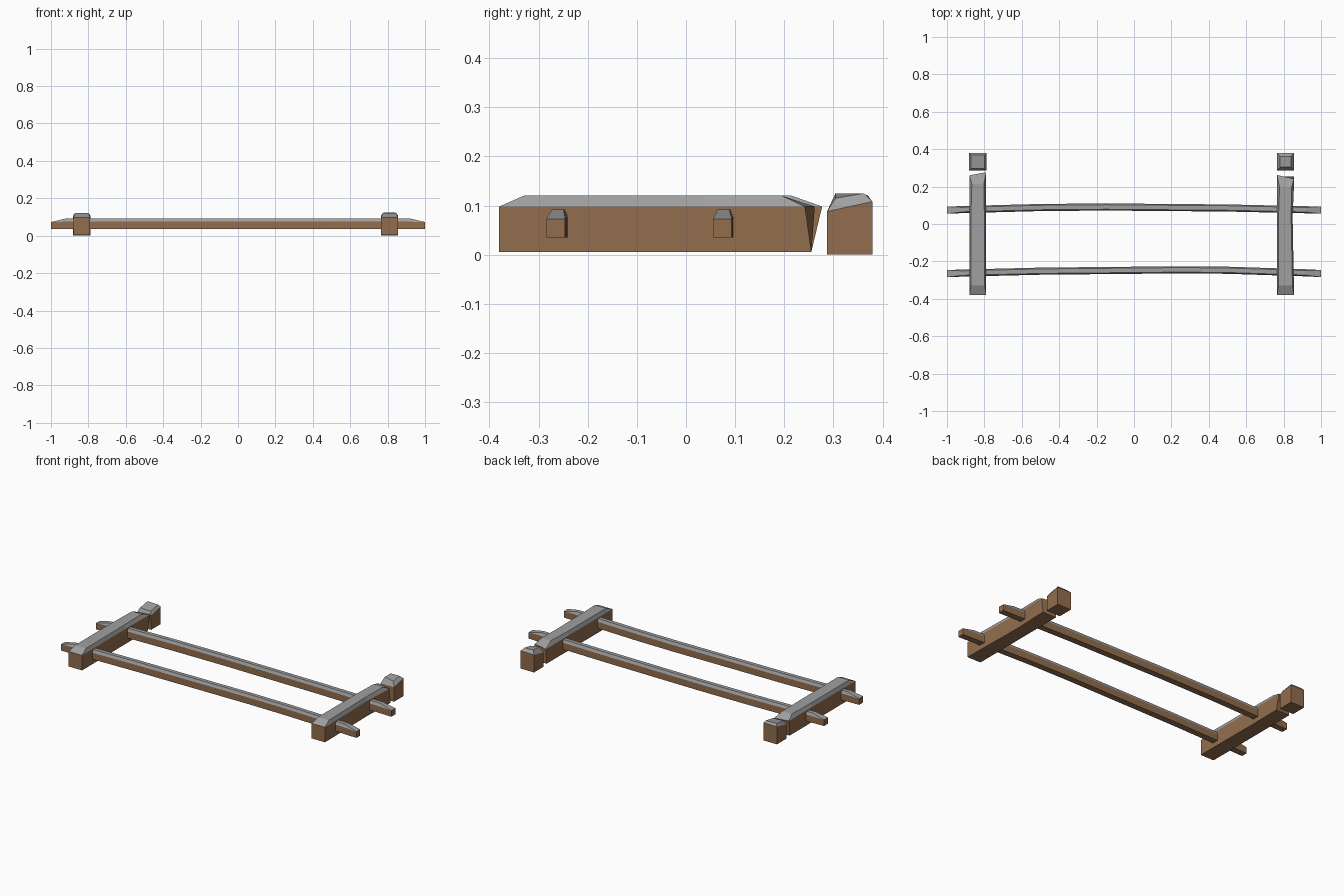
import bpy
import bmesh

cube = bpy.data.objects.get("Cube")
if cube:
    bpy.data.objects.remove(cube, do_unlink=True)


def make_material(name, rgb):
    mat = bpy.data.materials.new(name)
    mat.use_nodes = True
    mat.diffuse_color = (*rgb, 1)
    mat.node_tree.nodes["Principled BSDF"].inputs["Base Color"].default_value = (*rgb, 1)
    return mat


BROWN = make_material("brown wood", (0.29, 0.155, 0.075))
GREY = make_material("weathered grey top", (0.35, 0.35, 0.35))


def loft(name, rings):
    """Skin equal-length rings, close both ends, grey on upward faces."""
    bm = bmesh.new()
    loops = [[bm.verts.new(p) for p in ring] for ring in rings]
    n = len(loops[0])
    for a, b in zip(loops, loops[1:]):
        for i in range(n):
            j = (i + 1) % n
            bm.faces.new((a[i], a[j], b[j], b[i]))
    bm.faces.new(loops[0])
    bm.faces.new(loops[-1])
    bmesh.ops.remove_doubles(bm, verts=bm.verts[:], dist=0.0005)
    bmesh.ops.recalc_face_normals(bm, faces=bm.faces[:])
    bm.normal_update()
    for f in bm.faces:
        f.material_index = 1 if f.normal.z > 0.25 else 0
    mesh = bpy.data.meshes.new(name)
    bm.to_mesh(mesh)
    bm.free()
    mesh.materials.append(BROWN)
    mesh.materials.append(GREY)
    obj = bpy.data.objects.new(name, mesh)
    bpy.context.collection.objects.link(obj)
    return obj


def beam_ring(along, a, b, low, shoulder, top, inset):
    """Cross-section as (along, across, z) with a chamfered top."""
    return [(along, a, low), (along, b, low), (along, b, shoulder),
            (along, b - inset, top), (along, a + inset, top), (along, a, shoulder)]


def end_ring(along, a, b, low, shoulder):
    return beam_ring(along, a, b, low, shoulder, shoulder, 0)


def swap(rings):
    return [[(x, y, z) for y, x, z in ring] for ring in rings]


# Bowed rails with sloped ends
def rail(name, y, bow, peak):
    rings = []
    for x in (-1, -0.92, -0.5, peak, 0.5, 0.92, 1):
        reach = (x - peak) / ((1 if x > peak else -1) - peak)
        c = y + bow * (1 - reach ** 2)
        if abs(x) == 1:
            rings.append(end_ring(x, c - 0.019, c + 0.019, 0.035, 0.073))
        else:
            rings.append(beam_ring(x, c - 0.019, c + 0.019, 0.035, 0.075, 0.092, 0.007))
    return loft(name, rings)


rail("front_rail", -0.265, 0.02, 0.25)
rail("rear_rail", 0.074, 0.017, -0.15)


# Posts with a sloped front end and a snapped rear end
def post(name, x, bend, top_y, tip_left, tip_right, foot_y):
    a, b = x - 0.045, x + 0.045
    low, shoulder, top = 0.006, 0.098, 0.12
    rings = [end_ring(-0.38, a, b, low, shoulder),
             beam_ring(-0.33, a, b, low, shoulder, top, 0.008),
             beam_ring(0.04, a, b - bend, low, shoulder, top, 0.008),
             beam_ring(top_y, a, b, low, shoulder, top, 0.013)]
    left, right = (tip_left, a, shoulder), (tip_right, b, shoulder)
    rings.append([(foot_y, a, low), (foot_y, b, low), right, right, left, left])
    return loft(name, swap(rings))


post("right_post", -0.835, 0.002, 0.215, 0.26, 0.277, 0.255)
post("left_post", 0.81, 0.007, 0.195, 0.262, 0.242, 0.255)


# Broken-off post tips
def tip(name, x, inset, tops):
    def square(r, heights):
        corners = ((-1, -1), (1, -1), (1, 1), (-1, 1))
        return [(x + sx * r, 0.333 + sy * r, z) for (sx, sy), z in zip(corners, heights)]
    return loft(name, [square(0.046, (0, 0, 0, 0)),
                       square(0.046, (0.088, 0.088, 0.108, 0.108)),
                       square(0.046 - inset, tops)])


tip("right_post_tip", -0.835, 0.01, (0.11, 0.108, 0.12, 0.122))
tip("left_post_tip", 0.81, 0.017, (0.125, 0.115, 0.125, 0.125))
